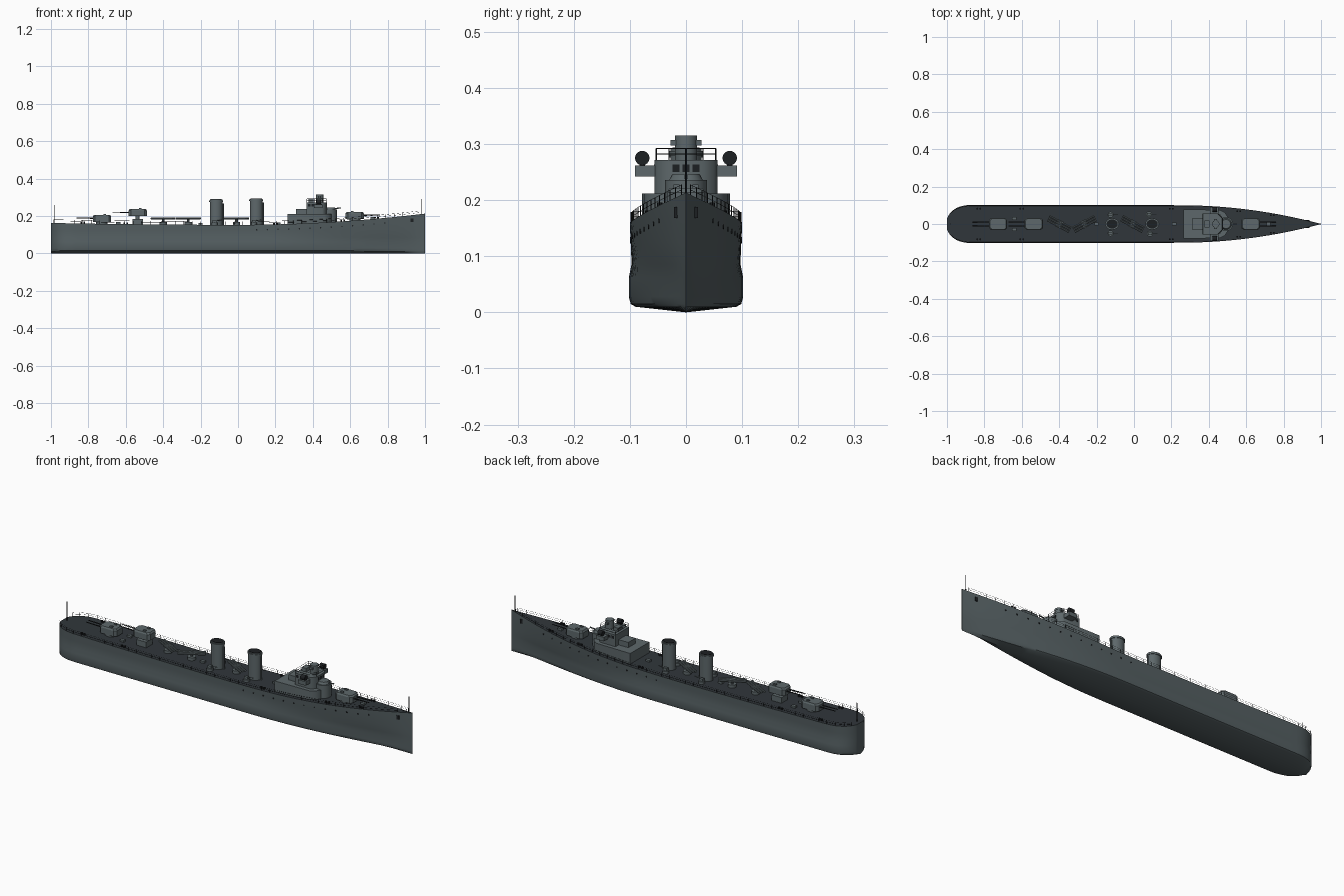
import bpy, bmesh, math
from mathutils import Vector, Matrix

if "Cube" in bpy.data.objects:
    bpy.data.objects.remove(bpy.data.objects["Cube"])


def material(name, rgb):
    m = bpy.data.materials.new(name)
    m.use_nodes = True
    m.diffuse_color = (*rgb, 1)
    m.node_tree.nodes["Principled BSDF"].inputs["Base Color"].default_value = (*rgb, 1)
    return m


HULL = material("hull_grey", (0.09, 0.115, 0.122))
DECK = material("deck_dark_grey", (0.03, 0.037, 0.043))
UPPER = material("superstructure_grey", (0.11, 0.137, 0.145))
DARK = material("near_black", (0.012, 0.014, 0.016))


def finish(bm, name, *mats):
    bmesh.ops.recalc_face_normals(bm, faces=bm.faces)
    mesh = bpy.data.meshes.new(name)
    bm.to_mesh(mesh)
    bm.free()
    ob = bpy.data.objects.new(name, mesh)
    bpy.context.collection.objects.link(ob)
    for m in mats:
        mesh.materials.append(m)
    bpy.ops.object.select_all(action='DESELECT')
    ob.select_set(True)
    bpy.context.view_layer.objects.active = ob
    bpy.ops.object.shade_smooth_by_angle(angle=math.radians(35))
    return ob


def box(bm, c, s, turn=0):
    m = Matrix.Translation(c) @ Matrix.Rotation(turn, 4, 'Z') @ Matrix.Diagonal((*s, 1))
    bmesh.ops.create_cube(bm, size=1, matrix=m)


def tube(bm, a, b, r, r2=None, seg=8):
    a, b = Vector(a), Vector(b)
    d = b - a
    m = Matrix.Translation((a + b) / 2) @ d.to_track_quat('Z', 'Y').to_matrix().to_4x4()
    bmesh.ops.create_cone(bm, cap_ends=True, segments=seg, radius1=r,
                          radius2=r if r2 is None else r2, depth=d.length, matrix=m)


def prism(bm, outline, z0, z1, top=1.0, origin=(0, 0), mirror=True):
    # outline lists the +y half from front to back, mirrored across the centreline
    pts = outline + [(x, -y) for x, y in reversed(outline)] if mirror else outline
    ox, oy = origin
    low = [bm.verts.new((ox + x, oy + y, z0)) for x, y in pts]
    high = [bm.verts.new((ox + x * top, oy + y * top, z1)) for x, y in pts]
    n = len(pts)
    for i in range(n):
        bm.faces.new((low[i], low[(i + 1) % n], high[(i + 1) % n], high[i]))
    bm.faces.new(low)
    bm.faces.new(high)


def ellipse(rx, ry, n=28):
    return [(rx * math.cos(2 * math.pi * i / n), ry * math.sin(2 * math.pi * i / n)) for i in range(n)]


# Hull lines
def sheer(x):
    return 0.153 + (0.06 if x > 0 else 0.01) * x * x


def stern(x):
    t = max(0, (-0.86 - x) / 0.14) * 0.97
    return math.sqrt(1 - t ** 2.5)


def deck_half(x):
    t = max(0, (x - 0.25) / 0.75)
    return max(0.0012, 0.1 * stern(x) * (1 - t ** 2))


def low_half(x):
    t = max(0, (x - 0.1) / 0.9)
    return max(0.0012, 0.1 * stern(x) * (1 - t ** 2) * (1 - 0.45 * t ** 3))


def mix(x, f):
    return deck_half(x) * (1 - f) + low_half(x) * f


def side(x, z):
    k = (z - 0.125) / (sheer(x) - 0.125)
    return 0.985 * mix(x, 0.2) * (1 - k) + deck_half(x) * k


# Hull: lofted cross-sections, with the deck as the top strip
stations = [-1 + 0.14 * (1 - math.cos(i * math.pi / 18)) for i in range(9)]
stations += [-0.86 + 1.86 * i / 48 for i in range(49)]
rows = [(1, 0.9, 0.010), (1, 0.985, 0.015), (1, 1.02, 0.028), (1, 1.02, 0.062),
        (0.6, 0.97, 0.086), (0.2, 0.985, 0.125)]
bm = bmesh.new()
rings = []
for x in stations:
    half = [(s * mix(x, f), z) for f, s, z in rows] + [(deck_half(x), sheer(x))]
    ring = [(0, 0)] + half + [(-y, z) for y, z in reversed(half)]
    rings.append([bm.verts.new((x, y, z)) for y, z in ring])
n = len(rings[0])
for a, b in zip(rings, rings[1:]):
    for i in range(n):
        f = bm.faces.new((a[i], b[i], b[(i + 1) % n], a[(i + 1) % n]))
        f.material_index = int(i == n // 2)
bm.faces.new(rings[0])
bm.faces.new(rings[-1])
finish(bm, "hull", HULL, DECK)

# Portholes and anchors
bm = bmesh.new()
for s in (-1, 1):
    for i in range(13):
        x = 0.1 + 0.057 * i
        z = sheer(x) - 0.027
        y = side(x, z)
        tube(bm, (x, s * (y - 0.005), z), (x, s * (y + 0.0015), z), 0.004)
    box(bm, (0.93, s * side(0.93, 0.178), 0.178), (0.014, 0.008, 0.02))
finish(bm, "portholes_and_anchors", DARK)

# Railings along both deck edges, and the two flagstaffs
bm = bmesh.new()
posts = [-0.985, -0.96] + [-0.92 + 0.045 * i for i in range(43)]
for s in (-1, 1):
    feet = [Vector((x, s * (deck_half(x) * 0.98), sheer(x))) for x in posts]
    for p in feet:
        tube(bm, p, p + Vector((0, 0, 0.018)), 0.0009, seg=4)
    for p, q in zip(feet, feet[1:]):
        for h in (0.009, 0.018):
            up = Vector((0, 0, h))
            tube(bm, p + up, q + up, 0.0005, seg=4)
tube(bm, (-0.98, 0, 0.16), (-0.98, 0, 0.26), 0.0015, seg=6)
tube(bm, (0.98, 0, 0.21), (0.98, 0, 0.292), 0.0015, seg=6)
finish(bm, "railings_and_flagstaffs", DARK)

# Deckhouse
bm = bmesh.new()
prism(bm, [(0.5, 0.04), (0.485, 0.062), (0.46, 0.075), (0.265, 0.078)], 0.15, 0.212)
finish(bm, "deckhouse", UPPER)

# Rounded bridge front with a light gun on it
bm = bmesh.new()
tube(bm, (0.492, 0, 0.16), (0.492, 0, 0.236), 0.037, seg=28)
tube(bm, (0.492, 0, 0.236), (0.492, 0, 0.247), 0.03, 0.024, seg=28)
tube(bm, (0.5, 0, 0.239), (0.55, 0, 0.243), 0.003)
finish(bm, "bridge_front_mount", UPPER)

# Bridge with wings, lookout tower and searchlights
bm = bmesh.new()
prism(bm, [(0.475, 0.03), (0.462, 0.05), (0.45, 0.056), (0.365, 0.056)], 0.21, 0.272)
for s in (-1, 1):
    box(bm, (0.43, s * 0.073, 0.252), (0.045, 0.036, 0.02))
box(bm, (0.34, 0, 0.225), (0.06, 0.06, 0.028))
finish(bm, "bridge", UPPER)

bm = bmesh.new()
tube(bm, (0.437, 0, 0.27), (0.437, 0, 0.315), 0.02, seg=24)
box(bm, (0.437, 0, 0.302), (0.016, 0.056, 0.01))
box(bm, (0.39, 0, 0.28), (0.025, 0.035, 0.02))
finish(bm, "director_tower", UPPER)

bm = bmesh.new()
for s in (-1, 1):
    tube(bm, (0.42, s * 0.078, 0.275), (0.445, s * 0.078, 0.275), 0.013, seg=16)
    tube(bm, (0.43, s * 0.078, 0.26), (0.43, s * 0.078, 0.27), 0.005)
finish(bm, "searchlights", DARK)

bm = bmesh.new()
for i in range(-2, 3):
    if abs(i) < 2:
        box(bm, (0.4745, i * 0.018, 0.257), (0.003, 0.013, 0.013))
for s in (-1, 1):
    for i in range(4):
        box(bm, (0.38 + 0.021 * i, s * 0.0555, 0.257), (0.014, 0.003, 0.013))
finish(bm, "bridge_windows", DARK)

# Bridge roof railing
bm = bmesh.new()
corners = [(0.472, 0.03), (0.45, 0.053), (0.41, 0.053), (0.368, 0.053)]
loop = corners + [(x, -y) for x, y in reversed(corners)]
for p, q in zip(loop, loop[1:] + loop[:1]):
    tube(bm, (*p, 0.27), (*p, 0.292), 0.001, seg=4)
    for z in (0.282, 0.292):
        tube(bm, (*p, z), (*q, z), 0.0008, seg=4)
finish(bm, "bridge_railing", DARK)

# Funnels with dark caps
for name, x, top in (("fore_funnel", 0.097, 0.292), ("aft_funnel", -0.117, 0.288)):
    bm = bmesh.new()
    prism(bm, ellipse(0.034, 0.028), 0.15, top, origin=(x, 0), mirror=False)
    prism(bm, ellipse(0.037, 0.031), top - 0.012, top - 0.004, origin=(x, 0), mirror=False)
    tube(bm, (x + 0.037, 0, 0.15), (x + 0.037, 0, top - 0.02), 0.004)
    finish(bm, name, UPPER)
    bm = bmesh.new()
    prism(bm, ellipse(0.03, 0.024), top - 0.002, top + 0.002, origin=(x, 0), mirror=False)
    finish(bm, name + "_cap", DARK)


# Main gun turrets
def turret(name, x, base, way, post):
    bm = bmesh.new()
    shape = [(way * a, b) for a, b in
             ((0.048, 0.02), (0.036, 0.033), (-0.038, 0.033), (-0.05, 0.022))]
    prism(bm, shape, base, base + 0.03, origin=(x, 0))
    prism(bm, shape, base + 0.03, base + 0.038, 0.88, origin=(x, 0))
    tube(bm, (x, 0, sheer(x) - 0.005), (x, 0, base), post, seg=20)
    for s in (-1, 1):
        box(bm, (x - way * 0.015, s * 0.017, base + 0.04), (0.014, 0.01, 0.008))
    finish(bm, name, UPPER)
    bm = bmesh.new()
    for s in (-1, 1):
        y = s * 0.011
        tube(bm, (x + way * 0.04, y, base + 0.02), (x + way * 0.135, y, base + 0.022), 0.0032, 0.002)
    finish(bm, name + "_guns", DARK)


turret("fore_turret", 0.625, 0.184, 1, 0.03)
turret("raised_aft_turret", -0.537, 0.199, -1, 0.01)
turret("aft_turret", -0.728, 0.168, -1, 0.03)
bm = bmesh.new()
box(bm, (-0.537, 0, 0.17), (0.056, 0.05, 0.03))
finish(bm, "raised_turret_base", UPPER)

# Torpedo tube banks, turned on their pedestals
for name, x, turn in (("aft_tubes", -0.4, -0.5), ("middle_tubes", -0.265, 0.5), ("fore_tubes", -0.008, -0.5)):
    bm = bmesh.new()
    d = Vector((math.cos(turn), math.sin(turn), 0))
    side_dir = Vector((-d.y, d.x, 0))
    c = Vector((x, 0, 0.187))
    for k in (-1, 0, 1):
        p = c + side_dir * 0.013 * k
        tube(bm, p - d * 0.066, p + d * 0.066, 0.0055, seg=10)
    box(bm, c, (0.03, 0.042, 0.006), turn)
    tube(bm, (x, 0, 0.15), (x, 0, 0.169), 0.02, seg=16)
    tube(bm, (x, 0, 0.165), (x, 0, 0.186), 0.007)
    finish(bm, name, UPPER)

# Light guns, hatches and bollards on deck
bm = bmesh.new()
for x, y in ((0.08, 0.052), (0.085, -0.052), (-0.125, 0.05), (-0.125, -0.05)):
    z = sheer(x)
    tube(bm, (x, y, z), (x, y, z + 0.012), 0.016, seg=16)
    box(bm, (x, y, z + 0.018), (0.02, 0.014, 0.014))
    tube(bm, (x, y, z + 0.02), (x + 0.04, y, z + 0.026), 0.002)
for x, y in ((0.215, 0), (-0.64, 0.03), (-0.64, -0.03), (-0.2, 0), (0.72, 0)):
    box(bm, (x, y, sheer(x) + 0.004), (0.022, 0.016, 0.012))
finish(bm, "light_guns_and_hatches", UPPER)

bm = bmesh.new()
for x in (-0.83, -0.6, 0.2, 0.56, 0.74):
    for s in (-1, 1):
        y = s * deck_half(x) * 0.82
        for dx in (-0.008, 0.008):
            tube(bm, (x + dx, y, sheer(x)), (x + dx, y, sheer(x) + 0.01), 0.005)
finish(bm, "bollards", DARK)
